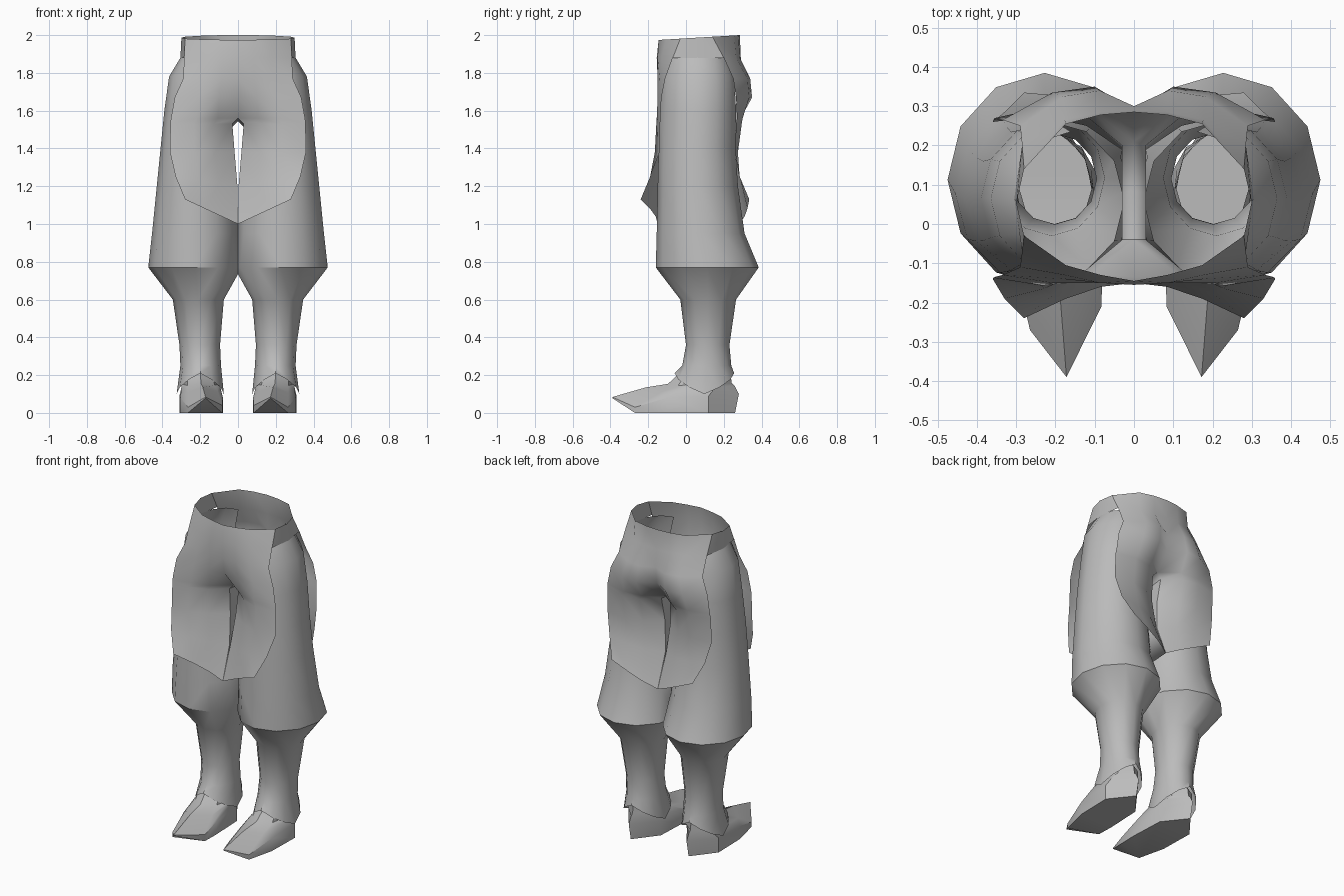
import bpy
import bmesh
import math
from mathutils import Vector

cube = bpy.data.objects.get("Cube")
if cube:
    bpy.data.objects.remove(cube, do_unlink=True)

COLOUR = (0.5, 0.5, 0.5, 1.0)
cloth = bpy.data.materials.new("plain_grey")
cloth.use_nodes = True
cloth.diffuse_color = COLOUR
shader = next(n for n in cloth.node_tree.nodes if n.type == 'BSDF_PRINCIPLED')
shader.inputs["Base Color"].default_value = COLOUR
shader.inputs["Roughness"].default_value = 0.8


def loft(name, rings, keep=None, toe_cap=False):
    """Skin closed rings listed from top to bottom, mirrored to the other side.
    keep(row, column, centre) may reject single faces."""
    bm = bmesh.new()
    grid = [[bm.verts.new(point) for point in ring] for ring in rings]
    count = len(rings[0])
    for row, (upper, lower) in enumerate(zip(grid, grid[1:])):
        for col in range(count):
            after = (col + 1) % count
            corners = [upper[col], lower[col], lower[after], upper[after]]
            centre = sum((v.co for v in corners), Vector()) / len(corners)
            if keep is None or keep(row, col, centre):
                bm.faces.new(corners)
    if toe_cap:
        # Flat sole plus the slanted triangle under the raised toe
        base = grid[-1]
        bm.faces.new(base[:0:-1])
        bm.faces.new((base[0], base[-1], base[1]))
    loose = [v for v in bm.verts if not v.link_faces]
    bmesh.ops.delete(bm, geom=loose, context='VERTS')
    mesh = bpy.data.meshes.new(name)
    bm.to_mesh(mesh)
    bm.free()
    mesh.materials.append(cloth)
    obj = bpy.data.objects.new(name, mesh)
    bpy.context.collection.objects.link(obj)
    bpy.ops.object.select_all(action='DESELECT')
    obj.select_set(True)
    bpy.context.view_layer.objects.active = obj
    bpy.ops.object.shade_smooth_by_angle(angle=math.radians(36))
    mirror = obj.modifiers.new("Mirror", 'MIRROR')
    mirror.merge_threshold = 0.001


def oval(z, inner, outer, front, back, lift=0.0, sides=12):
    """Oval ring given by its four extents; lift raises front and back."""
    points = []
    for i in range(sides):
        angle = math.tau * i / sides
        c, s = math.cos(angle), math.sin(angle)
        points.append(Vector(((inner + outer) / 2 + (outer - inner) / 2 * c,
                              (front + back) / 2 + (back - front) / 2 * s,
                              z + lift * (1 + abs(s) - abs(c)) / 2)))
    return points


# Waistband, seat and thigh panels in one shell: each ring runs from the back
# edge through the crotch to the front edge, then round the hip.
# Row: height, edge x, inner x, edge lift, then front y values from edge to
# centre, back y values from centre to edge, and tilt of height along y
PANEL_ROWS = [
    (1.983, .28, 0, 0, (-.03, -.105, -.13, -.145), (.285, .278, .255, .14), .06),
    (1.88, .285, 0, 0, (-.07, -.13, -.15, -.155), (.29, .285, .265, .2)),
    (1.77, .29, 0, 0, (-.11, -.14, -.15, -.15), (.30, .34, .325, .25)),
    (1.67, .335, 0, 0, (-.13, -.15, -.145, -.135), (.29, .35, .335, .265)),
    (1.56, .355, 0, 0, (-.135, -.155, -.125, -.04), (.21, .29, .30, .27)),
    (1.53, .358, .03, 0, (-.137, -.157, -.122, -.04), (.2, .28, .295, .265)),
    (1.38, .36, .018, 0, (-.14, -.165, -.12, -.05), (.18, .25, .275, .26)),
    (1.2, .33, .003, .05, (-.19, -.18, -.14, -.08), (.2, .26, .285, .285)),
    (1.0, .28, 0, .13, (-.24, -.19, -.16, -.15), (.28, .31, .325, .335)),
]
BAND_ROWS, CROTCH_ROW = 1, 4


def panel_ring(z, edge, inner, lift, front, back, tilt=0):
    def point(share, y):
        return (inner + (edge - inner) * share, y, z + lift * share + tilt * y)
    shares = (1, 0.62, 0.3, 0)
    ring = [point(s, y) for s, y in zip(shares, reversed(back))]
    ring.append((inner, (front[-1] + back[0]) / 2, z - 0.015))
    ring += [point(s, y) for s, y in zip(reversed(shares), reversed(front))]
    ring.append(point(1.07, (front[0] + back[-1]) / 2))
    return ring


def panel_face(row, col, centre):
    if col >= 8:
        return row < BAND_ROWS
    return row >= CROTCH_ROW or col not in (3, 4)


loft("waistband_and_thigh_panels", [panel_ring(*row) for row in PANEL_ROWS],
     keep=panel_face)

# Loose trouser legs tucked into boot shafts with a pointed cuff
LEG_ROWS = [
    (1.885, .02, .302, -.11, .235),
    (1.78, .02, .365, -.125, .255),
    (1.6, .02, .39, -.135, .265),
    (1.4, .025, .41, -.145, .262),
    (1.2, .005, .43, -.15, .275),
    (.95, 0, .455, -.155, .31),
    (.77, -.02, .475, -.16, .385),
    (.6, .075, .345, -.03, .265),
    (.36, .095, .31, 0, .23),
    (.25, .09, .305, -.02, .24),
    (.1, .075, .325, -.06, .255, .11),
]
loft("trouser_legs", [oval(*row) for row in LEG_ROWS],
     keep=lambda row, col, c: c.z < 1.35 or c.x > 0.2)

# Pointed shoes: sole outline from the toe round the outside
sole = [Vector(p) for p in (
    (.172, -.39, .078), (.265, -.27, 0), (.305, -.1, 0), (.31, .12, 0),
    (.2, .26, 0), (.09, .12, 0), (.08, -.1, 0), (.083, -.21, 0))]
WELT_HEIGHTS = (.084, .03, .08, .09, .1, .09, .08, .04)
welt = [Vector((p.x, p.y + 0.02 * (p.y > 0.2), h))
        for p, h in zip(sole, WELT_HEIGHTS)]
ankle = oval(.21, .105, .295, -.035, .235, sides=8)
ankle = ankle[6:] + ankle[:6]


def shoe_ring(blend, rise):
    """Step between the welt and the ankle, raised to arch the instep."""
    return [a.lerp(b, blend) + Vector((0, 0, rise))
            for a, b in zip(welt, ankle)]


arch = [shoe_ring(t, rise) for t, rise in ((1, 0), (.83, -.035), (.5, -.012), (0, 0))]
loft("shoes", arch + [sole], toe_cap=True)
